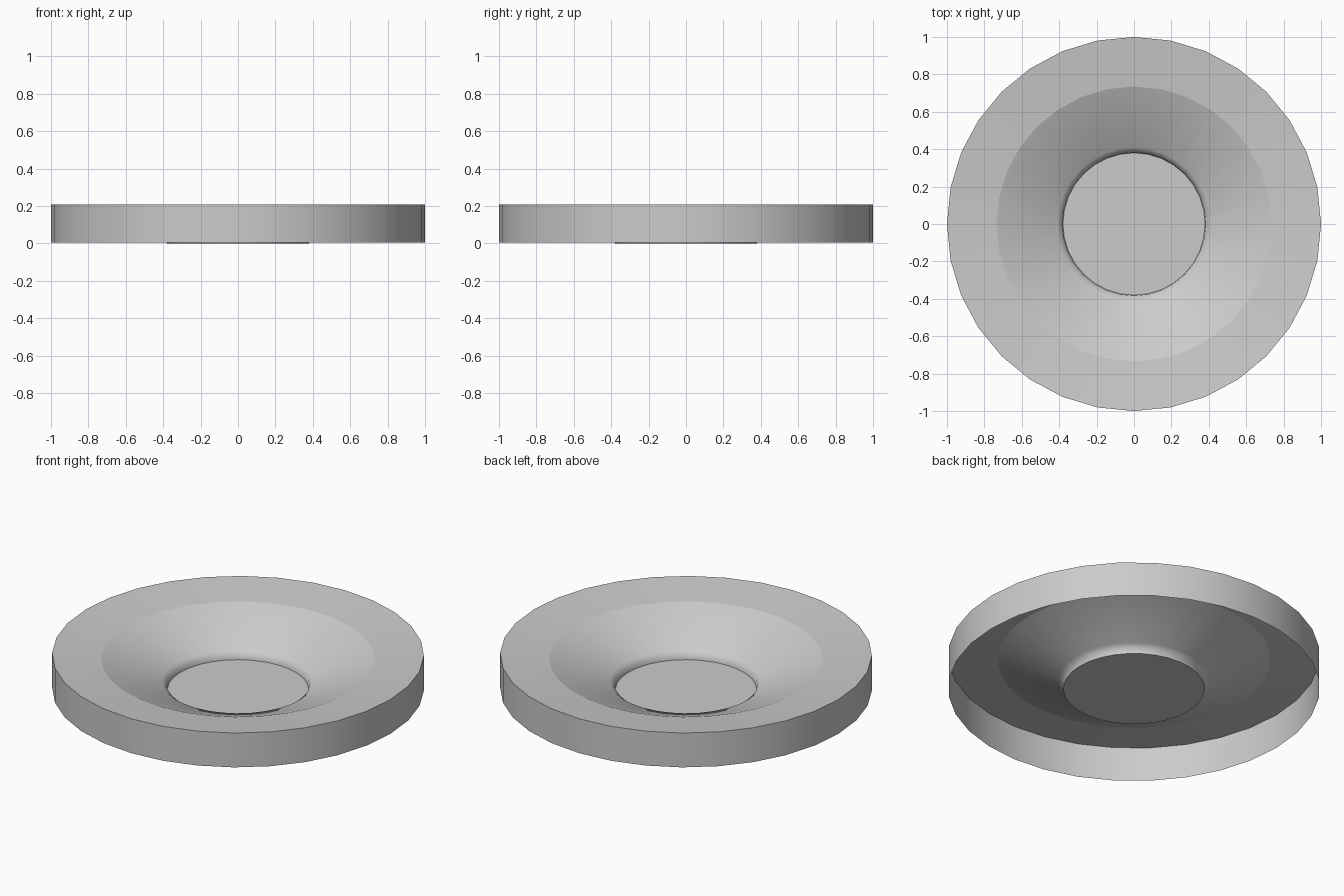
import bpy, bmesh
from math import cos, sin, tau

if "Cube" in bpy.data.objects:
    bpy.data.objects.remove(bpy.data.objects["Cube"])

SIDES = 32


def revolve(name, profile, sharp=(), cap=False):
    """Spin (radius, z) points listed from inside out; rings in sharp stay creased."""
    bm = bmesh.new()
    rings = [[bm.verts.new((r * cos(tau * i / SIDES), r * sin(tau * i / SIDES), z))
              for i in range(SIDES)] for r, z in profile]
    for a, b in zip(rings, rings[1:]):
        for i in range(SIDES):
            j = (i + 1) % SIDES
            bm.faces.new((a[i], b[i], b[j], a[j]))
    if cap:
        bm.faces.new(rings[0])
    for f in bm.faces:
        f.smooth = True
    for k in sharp:
        for i in range(SIDES):
            bm.edges.get((rings[k][i], rings[k][(i + 1) % SIDES])).smooth = False
    mesh = bpy.data.meshes.new(name)
    bm.to_mesh(mesh)
    bm.free()
    obj = bpy.data.objects.new(name, mesh)
    bpy.context.collection.objects.link(obj)
    return obj


# Open-bottomed dish: floor disc, small lip, sloping bowl, rim and outer wall
revolve("dish", [(0.38, 0.0), (0.384, 0.03), (0.41, 0.05), (0.735, 0.18),
                 (1.0, 0.208), (1.0, 0.004)],
        sharp=(0, 3, 4), cap=True)
